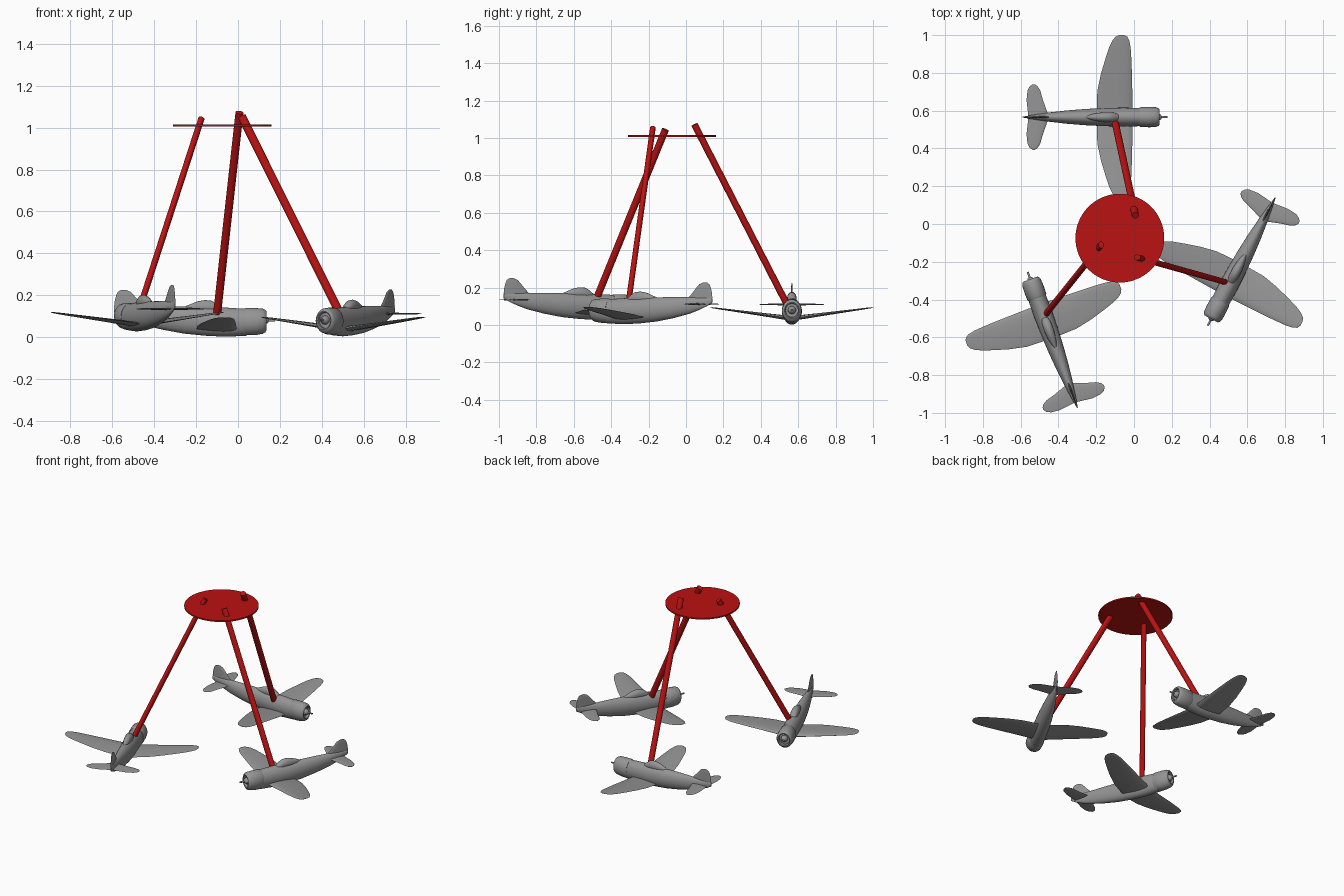
import bpy, bmesh, math
from mathutils import Vector, Matrix


def material(name, color):
    m = bpy.data.materials.new(name)
    m.diffuse_color = (*color, 1)
    return m


GREY = material("grey", (0.30, 0.30, 0.30))
RED = material("red", (0.50, 0.006, 0.006))


def loft(name, rings, mat):
    """Skin a list of equal closed rings, cap both ends, return a smooth object."""
    bm = bmesh.new()
    vs = [[bm.verts.new(p) for p in r] for r in rings]
    n = len(vs[0])
    for a, b in zip(vs, vs[1:]):
        for i in range(n):
            j = (i + 1) % n
            bm.faces.new((a[i], a[j], b[j], b[i]))
    bm.faces.new(vs[0][::-1])
    bm.faces.new(vs[-1])
    bmesh.ops.recalc_face_normals(bm, faces=bm.faces)
    me = bpy.data.meshes.new(name)
    bm.to_mesh(me)
    bm.free()
    me.materials.append(mat)
    ob = bpy.data.objects.new(name, me)
    bpy.context.collection.objects.link(ob)
    bpy.ops.object.select_all(action='DESELECT')
    ob.select_set(True)
    bpy.context.view_layer.objects.active = ob
    bpy.ops.object.shade_smooth_by_angle(angle=math.radians(40))
    return ob


def oval(u, bottom, top, hw, n=28):
    """Upright oval cross-section at station u."""
    zc, hh = (bottom + top) / 2, (top - bottom) / 2
    return [(u, hw * math.cos(2 * math.pi * i / n), zc + hh * math.sin(2 * math.pi * i / n))
            for i in range(n)]


def foil(lead, trail, thick, n=16):
    """Closed wing section as (u, thickness offset) pairs, fuller at the leading edge."""
    pts = []
    for i in range(n):
        a = 2 * math.pi * i / n
        t = (1 - math.cos(a)) / 2
        pts.append((lead + (trail - lead) * t,
                    math.sin(a) * thick / 2 * (1.15 - 0.75 * t)))
    return pts


def body(name, sections):
    return loft(name, [oval(*s) for s in sections], GREY)


# fuselage: u, bottom, top, half width
parts = [body("fuselage", [
    (-0.384, 0.118, 0.140, 0.002), (-0.35, 0.098, 0.143, 0.008),
    (-0.30, 0.077, 0.145, 0.016), (-0.246, 0.058, 0.147, 0.024),
    (-0.15, 0.035, 0.147, 0.035), (-0.05, 0.017, 0.146, 0.043),
    (0.05, 0.007, 0.144, 0.048), (0.15, 0.002, 0.141, 0.050),
    (0.25, 0.007, 0.135, 0.048)])]
# engine cowling with recessed front opening
parts.append(body("engine_cowling", [
    (0.236, 0.012, 0.136, 0.050), (0.242, 0.009, 0.139, 0.053),
    (0.29, 0.010, 0.139, 0.054), (0.325, 0.016, 0.136, 0.052),
    (0.338, 0.024, 0.130, 0.046), (0.343, 0.034, 0.122, 0.039),
    (0.340, 0.040, 0.116, 0.034), (0.325, 0.042, 0.114, 0.033)]))
# propeller hub and shaft
parts.append(body("propeller_hub", [
    (0.320, 0.058, 0.102, 0.022), (0.338, 0.060, 0.100, 0.020),
    (0.350, 0.068, 0.092, 0.012), (0.353, 0.074, 0.086, 0.006),
    (0.384, 0.075, 0.085, 0.005)]))
# canopy
parts.append(body("canopy", [
    (-0.045, 0.125, 0.147, 0.006), (-0.02, 0.120, 0.157, 0.015),
    (0.015, 0.115, 0.171, 0.022), (0.05, 0.112, 0.177, 0.025),
    (0.08, 0.112, 0.174, 0.025), (0.10, 0.115, 0.163, 0.023),
    (0.125, 0.120, 0.142, 0.016)]))

# main wings: span, lead, trail, thickness
WING = [(0.0, 0.200, 0.010, 0.032), (0.05, 0.200, 0.010, 0.028),
        (0.14, 0.198, 0.013, 0.022), (0.23, 0.196, 0.032, 0.017),
        (0.31, 0.193, 0.056, 0.013), (0.37, 0.189, 0.076, 0.010),
        (0.405, 0.182, 0.093, 0.008), (0.425, 0.172, 0.109, 0.006),
        (0.434, 0.156, 0.128, 0.003)]
# tailplanes
TAIL = [(0.0, -0.245, -0.352, 0.012), (0.02, -0.250, -0.354, 0.012),
        (0.09, -0.275, -0.362, 0.010), (0.14, -0.289, -0.357, 0.008),
        (0.163, -0.303, -0.345, 0.006), (0.173, -0.318, -0.330, 0.003)]
for side, s in (("left", 1), ("right", -1)):
    parts.append(loft(side + "_wing", [
        [(u, s * y, 0.035 + 0.135 * y + w) for u, w in foil(a, b, t)]
        for y, a, b, t in WING], GREY))
    parts.append(loft(side + "_tailplane", [
        [(u, s * y, 0.110 + w) for u, w in foil(a, b, t)]
        for y, a, b, t in TAIL], GREY))
# tail fin: height, lead, trail, thickness
FIN = [(0.115, -0.235, -0.378, 0.014), (0.145, -0.240, -0.384, 0.013),
       (0.170, -0.264, -0.382, 0.011), (0.200, -0.290, -0.374, 0.009),
       (0.216, -0.305, -0.366, 0.007), (0.225, -0.327, -0.352, 0.003)]
parts.append(loft("tail_fin", [[(u, w, z) for u, w in foil(a, b, t)]
                               for z, a, b, t in FIN], GREY))

# three aircraft: middle position and heading
PLACES = [((-0.207, 0.566, 0.0), 0), ((0.569, -0.199, 0.002), 242.2),
          ((-0.431, -0.614, 0.025), 110.1)]
for k, (pos, heading) in enumerate(PLACES):
    m = Matrix.Translation(pos) @ Matrix.Rotation(math.radians(heading), 4, 'Z')
    for p in parts:
        ob = p
        if k:
            ob = bpy.data.objects.new(f"{p.name}_{k + 1}", p.data)
            bpy.context.collection.objects.link(ob)
        ob.matrix_world = m

# hanging rods: lower end, upper end, half widths
RODS = [((-0.10, 0.54, 0.11), (0.007, 0.045, 1.072), 0.019, 0.018),
        ((0.478, -0.306, 0.13), (0.017, -0.177, 1.055), 0.020, 0.015),
        ((-0.465, -0.475, 0.15), (-0.174, -0.11, 1.045), 0.015, 0.019)]
for k, (lo, hi, rx, ry) in enumerate(RODS):
    lo, hi = Vector(lo), Vector(hi)
    d = (hi - lo).normalized()
    ax = (Vector((1, 0, 0)) - d * d.x).normalized()
    ay = d.cross(ax)
    rings = [[c + ax * rx * math.cos(i * math.pi / 10) + ay * ry * math.sin(i * math.pi / 10)
              for i in range(20)] for c in (lo, hi)]
    loft(f"rod_{k + 1}", rings, RED)

# round top plate
loft("top_plate", [[(-0.075 + 0.235 * math.cos(i * math.pi / 32),
                     -0.075 + 0.235 * math.sin(i * math.pi / 32), z) for i in range(64)]
                   for z in (1.006, 1.015)], RED)
